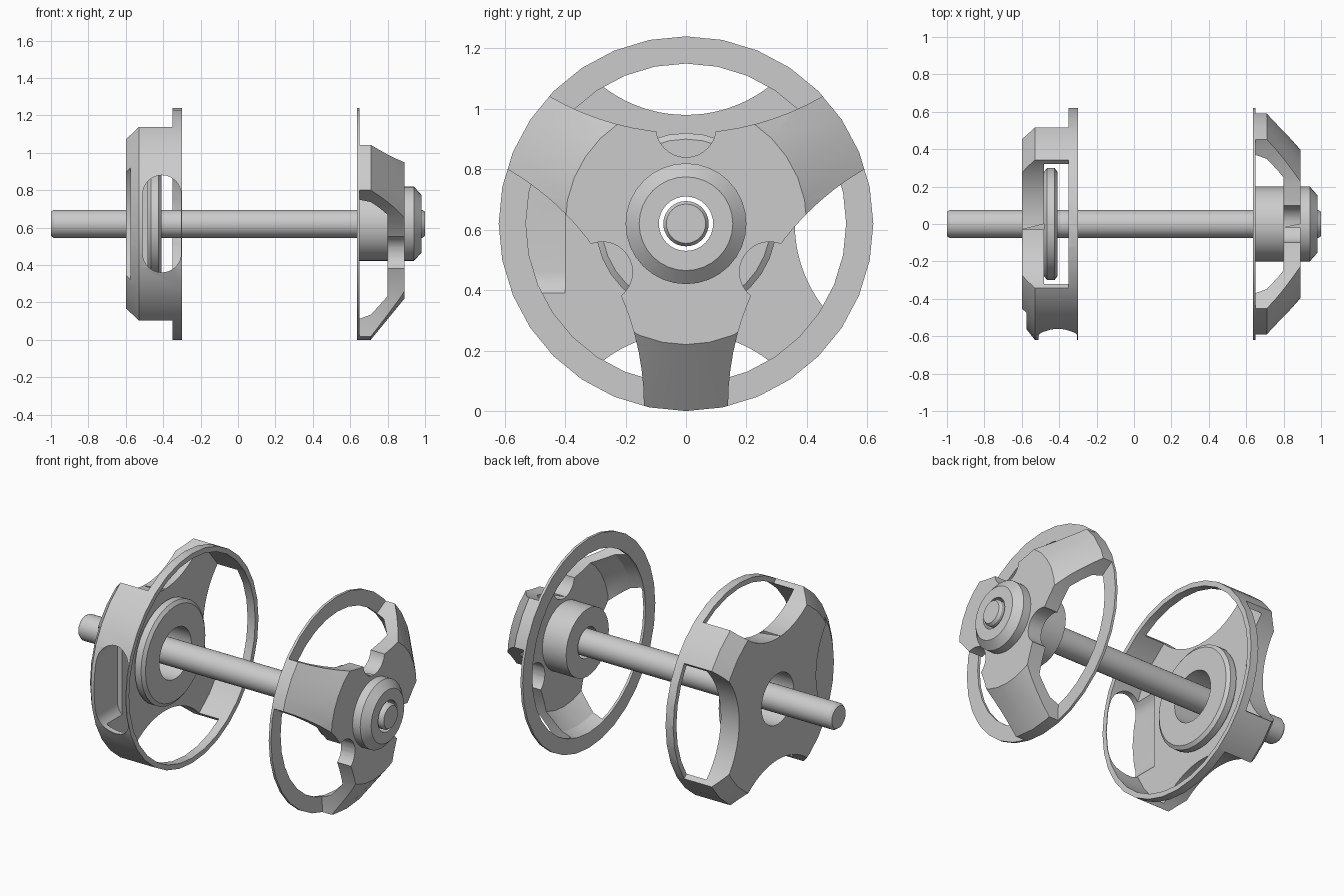
import bpy, bmesh
from math import sin, cos, pi, radians

cube = bpy.data.objects.get("Cube")
if cube:
    bpy.data.objects.remove(cube, do_unlink=True)

AXIS_Z = 0.62

grey = bpy.data.materials.new("light grey")
grey.use_nodes = True
grey.diffuse_color = (0.6, 0.6, 0.6, 1)
grey.node_tree.nodes["Principled BSDF"].inputs["Base Color"].default_value = (0.6, 0.6, 0.6, 1)


def finish(name, bm):
    bmesh.ops.remove_doubles(bm, verts=bm.verts, dist=0.0001)
    bmesh.ops.recalc_face_normals(bm, faces=bm.faces)
    mesh = bpy.data.meshes.new(name)
    bm.to_mesh(mesh)
    bm.free()
    mesh.materials.append(grey)
    ob = bpy.data.objects.new(name, mesh)
    bpy.context.collection.objects.link(ob)
    return ob


def lathe(name, profile, segs=32, y=0.0, z=AXIS_Z):
    """Turn a closed (x, radius) profile around a line parallel to x."""
    bm = bmesh.new()
    rings = []
    for i in range(segs):
        a = 2 * pi * i / segs
        rings.append([bm.verts.new((x, y + r * sin(a), z + r * cos(a))) for x, r in profile])
    n = len(profile)
    for i in range(segs):
        p, q = rings[i], rings[(i + 1) % segs]
        for j in range(n):
            k = (j + 1) % n
            if profile[j][1] == 0 and profile[k][1] == 0:
                continue
            loop = [p[j], p[k], q[k], q[j]]
            if profile[j][1] == 0:
                loop = [p[j], p[k], q[k]]
            elif profile[k][1] == 0:
                loop = [p[j], p[k], q[j]]
            bm.faces.new(loop)
    return finish(name, bm)


def rod(name, x0, x1, radius, angle, dist, segs=96):
    """Solid cylinder along x, placed at an angle and distance from the axle."""
    a = radians(angle)
    return lathe(name, [(x0, 0), (x0, radius), (x1, radius), (x1, 0)], segs,
                 dist * cos(a), AXIS_Z + dist * sin(a))


def activate(ob):
    bpy.ops.object.select_all(action='DESELECT')
    bpy.context.view_layer.objects.active = ob
    ob.select_set(True)


def cut(ob, cutters):
    activate(ob)
    for c in cutters:
        c.hide_render = True
        mod = ob.modifiers.new("cut", 'BOOLEAN')
        mod.operation = 'DIFFERENCE'
        mod.solver = 'EXACT'
        mod.object = c
        bpy.ops.object.modifier_apply(modifier=mod.name)
        bpy.data.objects.remove(c, do_unlink=True)


def slot_cutter(x, half, radius, y0, y1):
    """Upright rounded slot, extruded along y."""
    bm = bmesh.new()
    pts = []
    for i in range(34):
        side = 1 if i < 17 else -1
        a = pi * (i % 17) / 16 + (0 if side > 0 else pi)
        pts.append((x + radius * cos(a), y0, AXIS_Z + side * (half - radius) + radius * sin(a)))
    face = bm.faces.new([bm.verts.new(p) for p in pts])
    new = bmesh.ops.extrude_face_region(bm, geom=[face])["geom"]
    bmesh.ops.translate(bm, vec=(0, y1 - y0, 0),
                        verts=[v for v in new if isinstance(v, bmesh.types.BMVert)])
    return finish("slot_cutter", bm)


# Axle
axle = lathe("axle", [(-1, 0), (-1, 0.065), (-0.985, 0.075), (0.985, 0.075), (1, 0.065), (1, 0)])

# Right-hand drum: cup with three open windows and one slotted wall
drum = lathe("drum_cage", [(-0.6, 0.15), (-0.6, 0.53), (-0.53, 0.62), (-0.3, 0.62),
                           (-0.3, 0.59), (-0.48, 0.59), (-0.48, 0.15)])
cutters = [rod("window_cutter", -0.7, -0.35, 0.45, a, 0.81) for a in (0, 90, 270)]
cutters.append(rod("recess_cutter", -0.7, -0.575, 0.45, 180, 0.81))
cutters.append(slot_cutter(-0.407, 0.26, 0.103, -0.7, -0.4))
cut(drum, cutters)

# Raised collar inside the drum
collar = lathe("drum_collar", [(-0.48, 0.15), (-0.48, 0.28), (-0.465, 0.3), (-0.425, 0.3),
                               (-0.41, 0.28), (-0.41, 0.15)])

# Three-armed cover with scalloped sides and notches
cover = lathe("arm_cover", [(0.65, 0.53), (0.65, 0.62), (0.71, 0.62), (0.89, 0.4),
                            (0.89, 0.15), (0.8, 0.15), (0.8, 0.42), (0.71, 0.51)])
cutters = []
for a in (90, 210, 330):
    cutters.append(rod("scallop_cutter", 0.6, 1, 0.9, a, 1.2))
    cutters.append(rod("notch_cutter", 0.6, 1, 0.1, a, 0.32, 32))
cut(cover, cutters)

# Thin rim and bearing hub of the cover
rim = lathe("cover_rim", [(0.635, 0.53), (0.635, 0.62), (0.65, 0.62), (0.65, 0.53)])
hub = lathe("cover_hub", [(0.645, 0.09), (0.645, 0.2), (0.94, 0.2), (0.98, 0.155), (0.98, 0.09)])

for ob in (axle, drum, collar, cover, rim, hub):
    activate(ob)
    bpy.ops.object.shade_smooth_by_angle(angle=radians(25))
